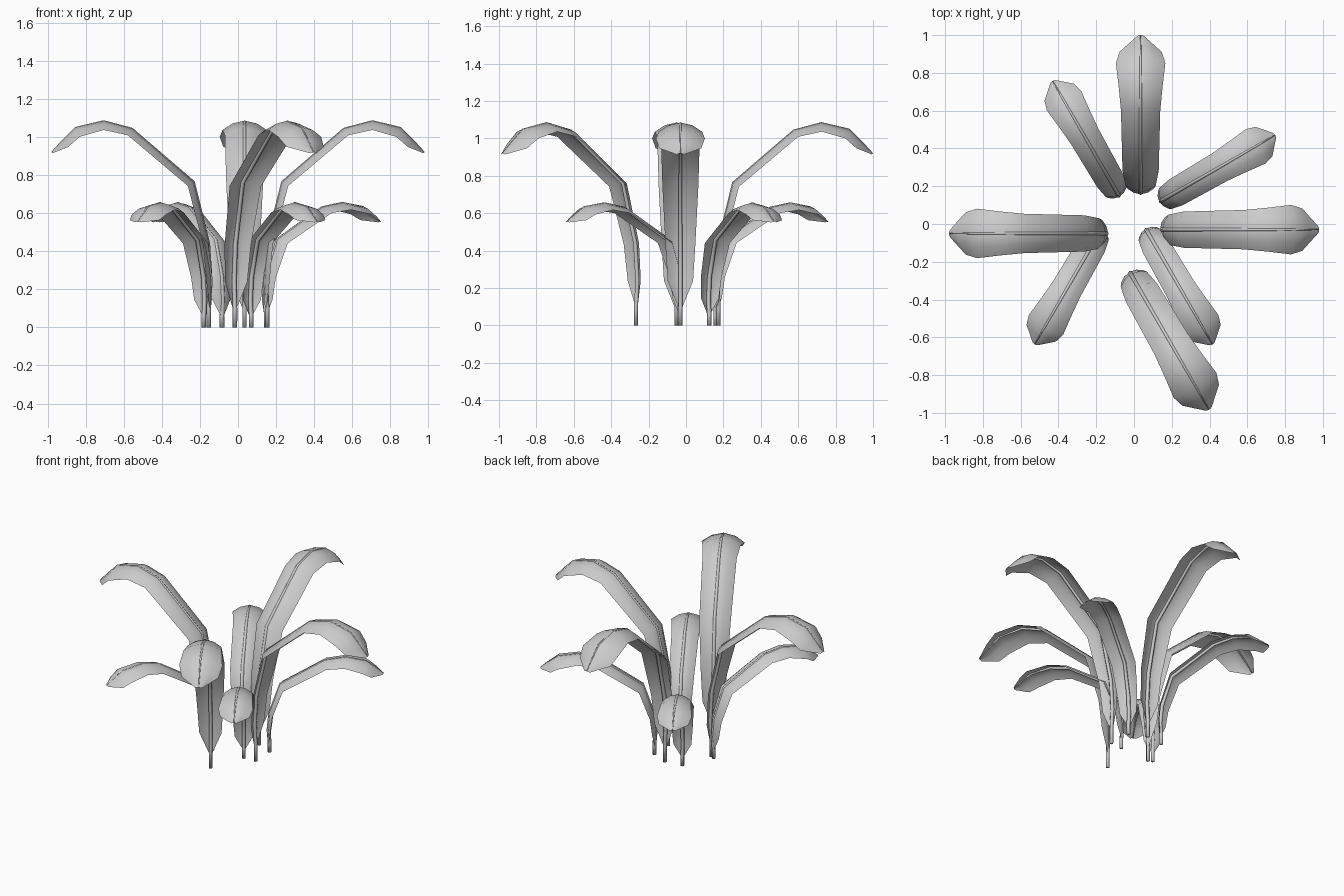
import bpy, math
from mathutils import Vector, Matrix

if "Cube" in bpy.data.objects:
    bpy.data.objects.remove(bpy.data.objects["Cube"])

# Leaf centre line: (distance out, height, half width)
BLADE = [(0.0, 0.10, 0.012), (-0.008, 0.24, 0.068), (0.005, 0.44, 0.08),
         (0.085, 0.765, 0.096), (0.41, 1.045, 0.104), (0.56, 1.085, 0.116),
         (0.71, 1.05, 0.131), (0.78, 0.98, 0.112), (0.835, 0.92, 0.02)]
ACROSS = [-1, -0.55, 0, 0.55, 1]
SIDES = 6


def make_object(name, verts, faces, place):
    mesh = bpy.data.meshes.new(name)
    mesh.from_pydata([place @ v for v in verts], [], faces)
    obj = bpy.data.objects.new(name, mesh)
    bpy.context.collection.objects.link(obj)
    mesh.shade_smooth()
    return obj


def frames(points):
    """Underside normal of the centre line at each point (in the x-z plane)."""
    result = []
    for i in range(len(points)):
        a, b = points[max(i - 1, 0)], points[min(i + 1, len(points) - 1)]
        t = (b - a).normalized()
        result.append(Vector((t.z, 0, -t.x)))
    return result


def leaf(name, x, y, angle, out=1.0, up=1.0, wide=1.0):
    place = Matrix.Translation((x, y, 0)) @ Matrix.Rotation(math.radians(angle), 4, 'Z')
    line = [Vector((r * out, 0, z * up)) for r, z, w in BLADE]
    unders = frames(line)

    # arched blade
    verts, faces = [], []
    n = len(ACROSS)
    for p, under, (r, z, w) in zip(line, unders, BLADE):
        hw = w * wide
        for t in ACROSS:
            verts.append(p + Vector((0, hw * t, 0)) + under * (0.42 * hw * t * t))
    for i in range(len(line) - 1):
        for j in range(n - 1):
            k = i * n + j
            faces.append((k, k + n, k + n + 1, k + 1))
    make_object(name + "_blade", verts, faces, place)

    # stem continuing as a tapering midrib under the blade
    path = [Vector((0, 0, 0))] + line
    normals = [Vector((1, 0, 0))] + unders
    verts, faces = [], []
    for i, (p, under) in enumerate(zip(path, normals)):
        rad = 0.012 if i < 4 else 0.012 - 0.0016 * (i - 3)
        centre = p + under * (rad * 0.7 if i > 0 else 0.008)
        for s in range(SIDES):
            a = 2 * math.pi * s / SIDES
            verts.append(centre + under * (rad * math.cos(a)) + Vector((0, rad * math.sin(a), 0)))
    for i in range(len(path) - 1):
        for s in range(SIDES):
            k, m = i * SIDES + s, i * SIDES + (s + 1) % SIDES
            faces.append((k, m, m + SIDES, k + SIDES))
    faces.append(tuple(reversed(range(SIDES))))
    faces.append(tuple(range(len(verts) - SIDES, len(verts))))
    make_object(name + "_stem", verts, faces, place)


# tall leaves
for i, (x, y, a) in enumerate([(0.145, -0.03, 0), (-0.145, -0.05, 180),
                               (0.035, 0.165, 90), (-0.02, -0.26, 300)]):
    leaf(f"tall_leaf_{i + 1}", x, y, a)

# short leaves
for i, (x, y, a) in enumerate([(0.14, 0.12, 30), (-0.08, 0.15, 120),
                               (-0.175, -0.03, 240), (0.065, -0.03, 300)]):
    leaf(f"short_leaf_{i + 1}", x, y, a, 0.84, 0.605, 0.8)
